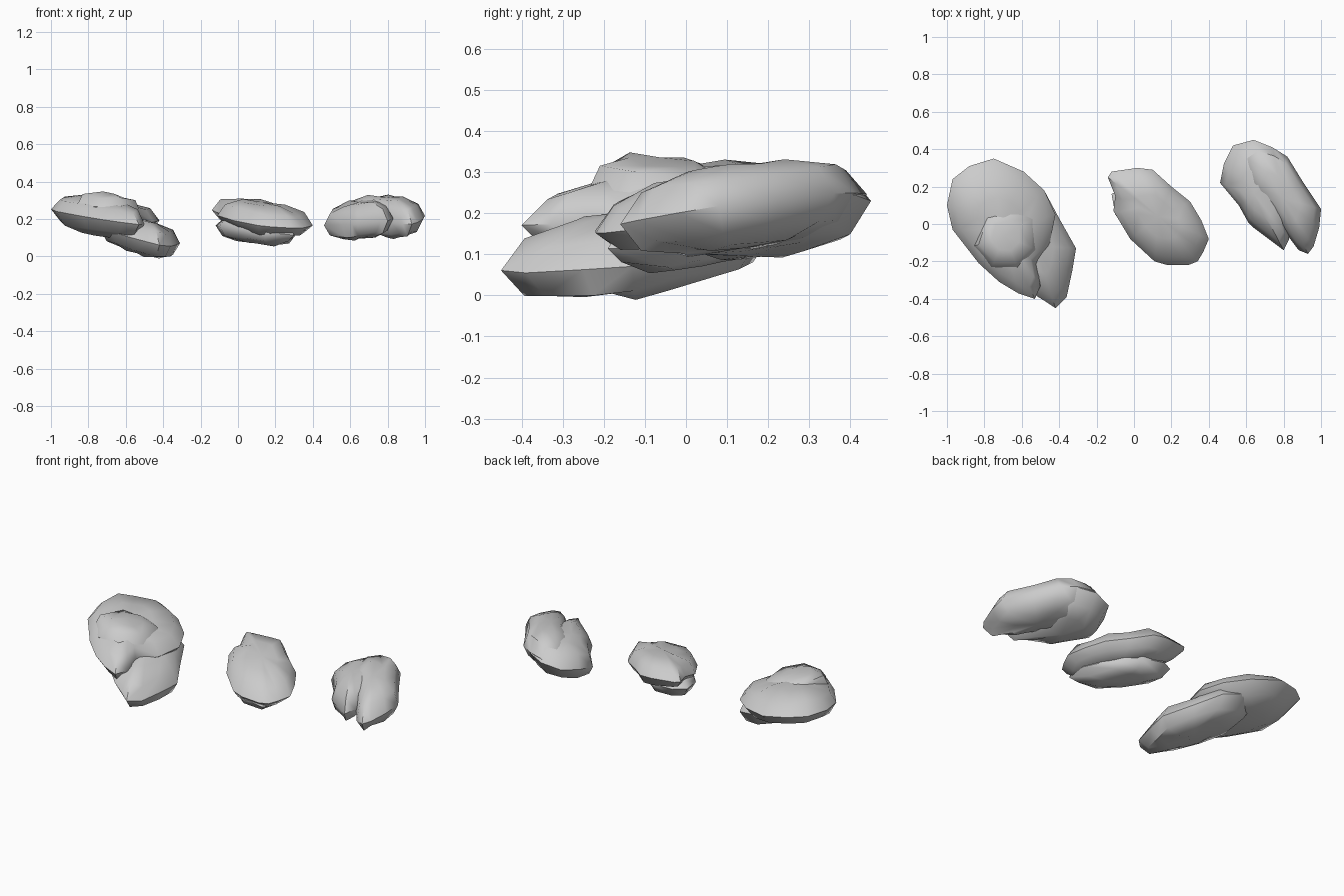
import bpy
import bmesh
import random
from mathutils import Vector

random.seed(4)

default_cube = bpy.data.objects.get("Cube")
if default_cube:
    bpy.data.objects.remove(default_cube, do_unlink=True)

stone = bpy.data.materials.new("stone grey")
stone.use_nodes = True
stone_colour = (0.6, 0.6, 0.6, 1)
stone.diffuse_color = stone_colour
stone.node_tree.nodes["Principled BSDF"].inputs["Base Color"].default_value = stone_colour

# Rounded slab section: outline scale and relative height, bottom to top
SECTION = ((0.48, -0.95), (0.83, -0.65), (1, 0), (0.83, 0.65), (0.45, 0.95))


def add_lobe(bm, outline, middle, slope, rise, drop):
    """Loft a tilted, rounded slab from an outline given in hundredths."""
    points = [Vector((x, y, 0)) / 100 for x, y in outline]
    low = Vector([min(p[axis] for p in points) for axis in range(3)])
    high = Vector([max(p[axis] for p in points) for axis in range(3)])
    centre = (low + high) / 2

    def place(offset, height, rough):
        thickness = rise if height > 0 else drop
        tilt = offset.x * slope[0] + offset.y * slope[1]
        z = middle + tilt + height * thickness
        z += random.uniform(-rough, rough)
        return bm.verts.new((centre.x + offset.x, centre.y + offset.y, z))

    rings = []
    for scale, height in SECTION:
        rough = 0.01 if height else 0
        rings.append([place((p - centre) * scale, height, rough) for p in points])

    count = len(points)
    for lower, upper in zip(rings, rings[1:]):
        for i in range(count):
            j = (i + 1) % count
            bm.faces.new((lower[i], lower[j], upper[j], upper[i]))
    for ring, height in ((rings[0], -1), (rings[-1], 1)):
        tip = place(Vector(), height, 0)
        for i in range(count):
            bm.faces.new((ring[i], ring[(i + 1) % count], tip))


def make_rock(name, lobes):
    """Join several overlapping lobes into one weathered rock."""
    bm = bmesh.new()
    for lobe in lobes:
        add_lobe(bm, *lobe)
    bmesh.ops.recalc_face_normals(bm, faces=bm.faces)
    mesh = bpy.data.meshes.new(name)
    bm.to_mesh(mesh)
    bm.free()
    mesh.materials.append(stone)
    rock = bpy.data.objects.new(name, mesh)
    bpy.context.collection.objects.link(rock)
    bpy.ops.object.select_all(action="DESELECT")
    rock.select_set(True)
    bpy.context.view_layer.objects.active = rock
    bpy.ops.object.shade_smooth_by_angle(angle=0.9)


# Large rock: high slab, low front slab and a blunt crest on top
large_upper = [(-100, 10), (-97, 24), (-88, 31), (-75, 35), (-59, 28),
               (-48, 18), (-42, 5), (-45, -10), (-52, -22), (-50, -33),
               (-53, -40), (-62, -37), (-72, -31), (-83, -21), (-97, -3)]
large_lower = [(-42, -45), (-36, -39), (-33, -25), (-31, -13), (-40, 3),
               (-48, 18), (-60, 22), (-72, 15), (-74, -8), (-68, -25),
               (-56, -36), (-48, -41)]
large_crest = [(-86, -12), (-76, -23), (-62, -24), (-52, -14), (-52, 4),
               (-64, 12), (-80, 6)]
make_rock("large_rock", [
    (large_upper, 0.215, (-0.1, 0.07), 0.095, 0.1),
    (large_lower, 0.115, (-0.2, 0.1), 0.09, 0.1),
    (large_crest, 0.25, (-0.12, -0.05), 0.085, 0.08),
])

# Flat rock: wide tilted slab resting on a smaller one
flat_upper = [(-14, 25), (-12, 28), (2, 30), (10, 29), (20, 20), (30, 12),
              (36, 2), (40, -8), (37, -15), (34, -20), (29, -22), (18, -22),
              (11, -20), (-2, -8), (-11, 7), (-10, 15)]
flat_lower = [(-12, 16), (-5, 20), (10, 18), (22, 8), (31, -6), (30, -19),
              (15, -18), (2, -9), (-10, 5)]
make_rock("flat_rock", [
    (flat_upper, 0.2, (-0.06, 0.15), 0.09, 0.07),
    (flat_lower, 0.14, (-0.1, 0.03), 0.07, 0.07),
])

# Split rock: two fused lobes with a cleft at the front
split_right = [(46, 22), (48, 32), (53, 42), (64, 45), (74, 41), (80, 30),
               (80, 12), (83, -8), (80, -14), (76, -11), (64, -2), (61, 1),
               (56, 10)]
split_left = [(100, 8), (99, -2), (96, -12), (93, -16), (88, -14), (82, -6),
              (72, 6), (60, 20), (58, 38), (64, 44), (74, 41), (82, 36), (90, 23)]
make_rock("split_rock", [
    (split_right, 0.195, (0.2, 0.12), 0.095, 0.1),
    (split_left, 0.21, (0.08, 0.16), 0.105, 0.095),
])
